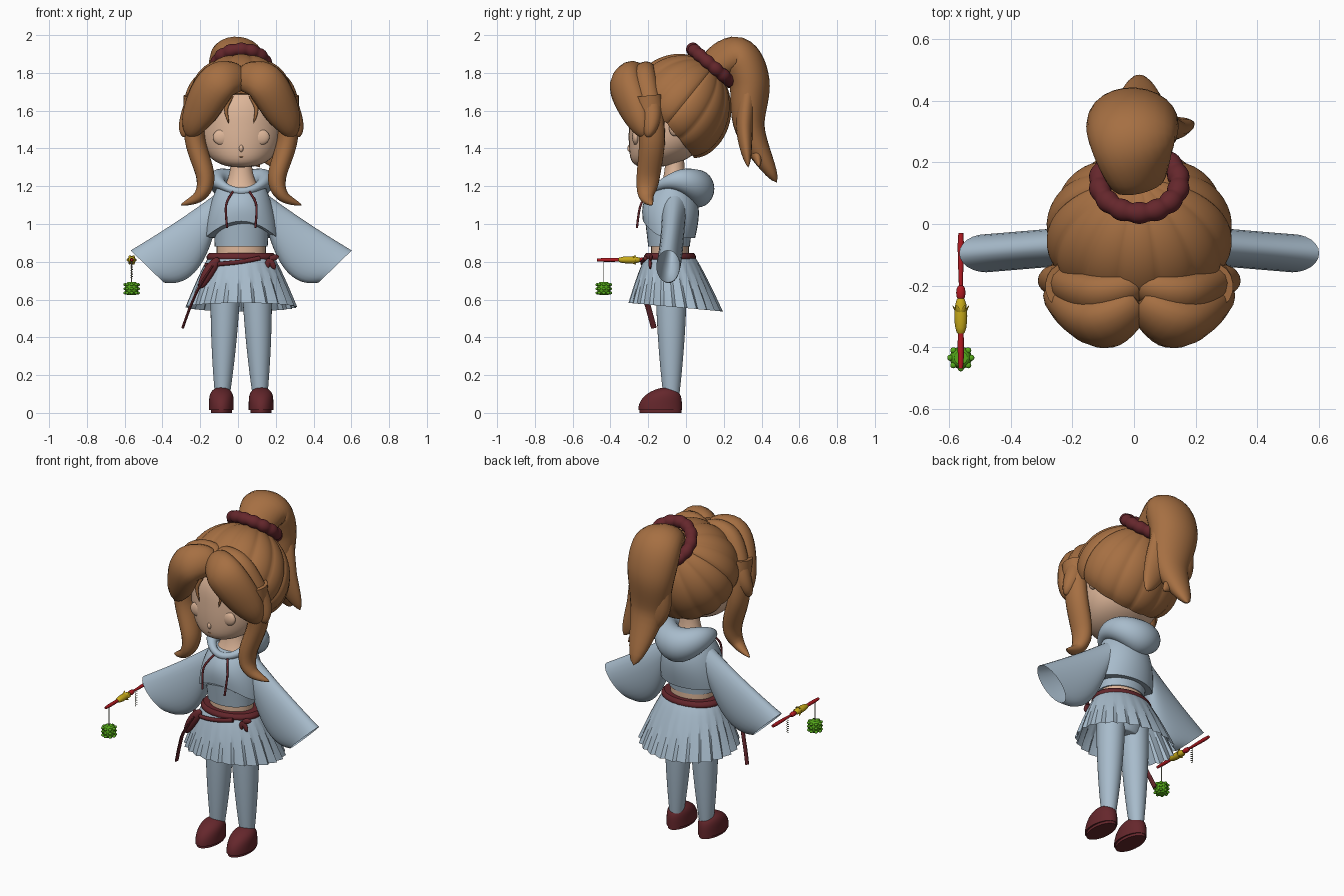
import bpy, bmesh
from math import sin, cos, pi, tau, radians
from mathutils import Vector

if "Cube" in bpy.data.objects:
    bpy.data.objects.remove(bpy.data.objects["Cube"])

RIGHT, BACK, UP = Vector((1, 0, 0)), Vector((0, 1, 0)), Vector((0, 0, 1))
CENTRE_LINE = RIGHT * .017


def material(name, *colour):
    made = bpy.data.materials.new(name)
    made.use_nodes = True
    made.diffuse_color = (*colour, 1)
    shader = next(node for node in made.node_tree.nodes if node.type == "BSDF_PRINCIPLED")
    shader.inputs["Base Color"].default_value = made.diffuse_color
    return made


BLUE = material("pale blue cloth", .39, .5, .6)
HAIR = material("copper brown hair", .38, .16, .055)
SKIN = material("skin", .73, .47, .32)
WINE = material("wine red", .13, .02, .025)
RED = material("bright red", .45, .01, .015)
GOLD = material("gold", .57, .4, .01)
GREEN = material("leaf green", .09, .4, .01)
GREY = material("chain grey", .4, .4, .3)


def build(name, mat, rings, closed=False, caps=True, angle=40):
    """Loft a skin over a list of rings."""
    bm = bmesh.new()
    loops = [[bm.verts.new(point + CENTRE_LINE) for point in loop] for loop in rings]
    following = loops[1:] + loops[:1] if closed else loops[1:]
    for lower, upper in zip(loops, following):
        for i in range(len(lower)):
            bm.faces.new((lower[i - 1], lower[i], upper[i], upper[i - 1]))
    if caps and not closed:
        bm.faces.new(loops[0])
        bm.faces.new(loops[-1])
    bmesh.ops.recalc_face_normals(bm, faces=bm.faces)
    mesh = bpy.data.meshes.new(name)
    bm.to_mesh(mesh)
    bm.free()
    mesh.materials.append(mat)
    mesh.shade_smooth()
    mesh.set_sharp_from_angle(angle=radians(angle))
    bpy.context.collection.objects.link(bpy.data.objects.new(name, mesh))


def turn(count):
    return [tau * i / count for i in range(count)]


def ramp(count):
    return [i / count for i in range(count + 1)]


def ring(centre, across, along, count=24):
    return [centre + across * cos(a) + along * sin(a) for a in turn(count)]


def curve(points, t):
    """Bezier point by repeated blending."""
    while len(points) > 1:
        points = [a.lerp(b, t) for a, b in zip(points, points[1:])]
    return points[0]


def spline(keys, steps=8):
    """Smooth path that passes through every key point."""
    slopes = [(b - a) / 6 for a, b in zip(keys[:1] + keys, keys[1:] + keys[-1:])]
    path = []
    for a, b, leave, arrive in zip(keys, keys[1:], slopes, slopes[1:]):
        path += [curve([a, a + leave, b - arrive, b], i / steps) for i in range(steps)]
    return path + keys[-1:]


# Outlines of a strand from root to tip
def even(t):
    return 1


def lobe(t):
    return max(sin(pi * (.15 + .85 * t)), .001) ** .7


def taper(t):
    return 1.01 - t ** 3


def leaf(t):
    return max(sin(pi * t), .01) ** .5


def strand(name, mat, keys, width, depth, normal=-BACK, shape=even, side=1, count=16):
    """Sweep an oval along a path; the normal sets the depth direction."""
    mirror = Vector((side, 1, 1))
    path = spline([Vector(key) * Vector((1, 1, 1)).length_squared / 3 for key in keys])
    path = [Vector(a * b for a, b in zip(point, mirror)) for point in path]
    facing = Vector(a * b for a, b in zip(normal, mirror))
    rings = []
    for i, point in enumerate(path):
        ahead = path[min(i + 1, len(path) - 1)] - path[max(i - 1, 0)]
        across = ahead.cross(facing).normalized()
        outward = across.cross(ahead).normalized()
        size = shape(i / (len(path) - 1))
        rings.append(ring(point, across * width * size, outward * depth * size, count))
    build(name, mat, rings)


def stack(name, mat, low, high, section, lift=0):
    """Level ovals; section(t) gives x, y, x radius and y radius."""
    rings = []
    for step in ramp(24):
        t = .5 - .5 * cos(pi * step)
        x, y, wide, deep = section(t)
        loop = ring(Vector((x, y, low + (high - low) * t)), RIGHT * wide, BACK * deep, 32)
        for point, a in zip(loop, turn(32)):
            point.z += lift * (1 - t) * max(0, -sin(a)) ** 2
        rings.append(loop)
    build(name, mat, rings)


def ball(name, mat, centre, wide, deep, high):
    arcs = [pi * (.02 + .96 * t) for t in ramp(12)]
    build(name, mat, [ring(Vector(centre) + UP * high * cos(a), RIGHT * wide * sin(a),
                           BACK * deep * sin(a)) for a in arcs])


# Head, neck and waist
def head_section(t):
    swell = max(1 - abs(2 * t - 1) ** 2.5, .001) ** .4
    return 0, -.09 - .1 * (1 - t) ** 6, .22 * swell, .21 * swell


stack("head", SKIN, 1.3, 1.76, head_section)
stack("neck", SKIN, 1.14, 1.38, lambda t: (0, -.06, .055 + .08 * (1 - t) ** 3, .05 + .06 * (1 - t) ** 3))
stack("waist", SKIN, .8, 1, lambda t: (0, -.085, .13, .1))
ball("nose", SKIN, (0, -.295, 1.4), .012, .016, .02)
strand("mouth", HAIR, [(-.04, -.28, 1.36), (0, -.294, 1.355), (.04, -.28, 1.36)], .002, .003, shape=leaf)

# Hair cap: broad grooved locks gathered towards the tie
AXIS, SLOPE = Vector((0, .65, .76)), Vector((0, .76, -.65))
rings = []
for t in ramp(20):
    loop = []
    for a in turn(144):
        sweep = radians(3 + 110 * t + 9 * t * max(0, sin(a)))
        groove = 1 - abs(sin(a * 7)) ** .5
        swell = (1.02 - .045 * groove * sin(sweep)) * (1 - .06 * t ** 12)
        way = AXIS * cos(sweep) + (RIGHT * cos(a) + SLOPE * sin(a)) * sin(sweep)
        loop.append(Vector((way.x * .3, way.y * .27, way.z * .285)) * swell)
    rings.append(loop)
rings.append([point * .88 for point in rings[-1]])
crown = Vector((0, -.035, 1.61))
build("hair_cap", HAIR, [[crown + point for point in loop] for loop in rings], angle=50)

# Scrunchie with gathered folds
rings = []
for a in turn(96):
    out = RIGHT * cos(a) + SLOPE * sin(a)
    fold = .029 + .007 * abs(sin(a * 7))
    rings.append(ring(Vector((0, .135, 1.84)) + out * .13, out * fold, AXIS * fold))
build("scrunchie", WINE, rings, closed=True, angle=60)

# Ponytail with loose tips
strand("ponytail", HAIR, [(0, .13, 1.83), (-.02, .265, 1.89), (-.02, .335, 1.75), (0, .34, 1.5), (0, .48, 1.22)],
       width=.15, depth=.11, normal=BACK + UP, shape=lobe, count=24)
strand("ponytail_side_tip", HAIR, [(.03, .33, 1.7), (.08, .31, 1.5), (.17, .33, 1.3)],
       width=.09, depth=.05, shape=taper)
strand("ponytail_back_tip", HAIR, [(-.06, .34, 1.7), (-.06, .345, 1.5), (.1, .39, 1.3)],
       width=.08, depth=.055, shape=taper)

for side, tag in ((1, "left"), (-1, "right")):
    # Fringe and side locks
    strand(tag + "_fringe", HAIR, [(0, -.25, 1.78), (.12, -.32, 1.75), (.225, -.26, 1.58), (.28, -.22, 1.46)],
           width=.11, depth=.08, normal=(.3, -1, .3), shape=lobe, side=side)
    strand(tag + "_rear_fringe", HAIR, [(0, -.2, 1.79), (.14, -.23, 1.76), (.25, -.19, 1.57), (.31, -.2, 1.46)],
           width=.09, depth=.07, normal=(.4, -1, .3), shape=lobe, side=side)
    strand(tag + "_face_lock", HAIR, [(.05, -.3, 1.68), (.08, -.305, 1.61), (.065, -.302, 1.53)],
           width=.012, depth=.01, shape=taper, side=side)
    strand(tag + "_side_lock", HAIR,
           [(.25, -.2, 1.68), (.245, -.18, 1.45), (.19, -.2, 1.25), (.22, -.21, 1.15), (.32, -.18, 1.1)],
           width=.055, depth=.07, normal=(.1, -1, -.2), shape=taper, side=side)

    # Ear and eye
    ball(tag + "_ear", SKIN, (side * .225, -.06, 1.51), .025, .03, .045)
    ball(tag + "_eye", SKIN, (side * .1, -.265, 1.46), .05, .02, .043)

    # Bell sleeve with a hollow end
    upper = [Vector((side * x, y, z)) for x, y, z in ((.08, -.06, 1.2), (.3, -.07, 1.03), (.585, -.095, .86))]
    under = [Vector((side * x, y, z)) for x, y, z in ((.12, -.06, 1.05), (.2, -.08, .65), (.41, -.095, .69))]
    rings = []
    for t in ramp(20):
        top, bottom = curve(upper, t), curve(under, t)
        rings.append(ring((top + bottom) / 2, (top - bottom) / 2, BACK * .062))
    for shrink, inward in ((.93, 2), (.8, 7), (.4, 12)):
        source = rings[20 - inward]
        middle = sum(source, Vector()) / len(source)
        rings.append([middle.lerp(point, shrink) for point in source])
    build(tag + "_sleeve", BLUE, rings)

    # Drawstring, leg and shoe
    strand(tag + "_drawstring", WINE, [(.045, -.19, 1.17), (.08, -.24, 1.1), (.075, -.26, .98)],
           width=.006, depth=.006, side=side)
    stack(tag + "_leg", BLUE, .08, .78, lambda t: (side * (.1 - .02 * t), -.078, .08 - .042 * (1 - t) ** 2,
                                                   .083 - .042 * (1 - t) ** 2))
    stack(tag + "_shoe", WINE, .015, .135, lambda t: (side * .105, -.137 + .035 * t * t, .065 * (1.01 - t ** 5) ** .5,
                                                      (.115 - .04 * t * t) * (1.01 - t ** 5) ** .5))
    stack(tag + "_sole", WINE, 0, .02, lambda t: (side * .105, -.135, .056, .11))

# Cropped top, hoodie and hanging hood
stack("undershirt", BLUE, .88, 1.05, lambda t: (0, -.09, .14 + .01 * t, .11 + .02 * t))
stack("hoodie", BLUE, .925, 1.19, lambda t: (0, -.09 + .02 * t, .192 - .062 * t * t,
                                             .138 + .04 * t - .08 * t ** 3), lift=.09)
rings = []
for a in turn(48):
    out = RIGHT * cos(a) + BACK * sin(a)
    rear = (.5 + .5 * sin(a)) ** 1.5
    centre = Vector((.125 * out.x, .12 * out.y - .06, 1.18 + .007 * out.y + .05 * out.x ** 2))
    rings.append(ring(centre, out * (.02 + .07 * rear), UP * (.02 + .08 * rear)))
build("hood", BLUE, rings, closed=True)

# Pleated skirt over a hip form
rings = []
for t in ramp(9):
    flare = t ** .8
    loop = []
    for j, a in enumerate(turn(96)):
        pleat = 1 + (j % 4 - 1.5) * .02 * t
        loop.append(Vector(((.16 + .128 * flare) * pleat * cos(a),
                            (.12 + .123 * flare) * pleat * sin(a) - .085 + .03 * t,
                            .84 - .28 * t - .022 * t * sin(a))))
    rings.append(loop)
build("skirt", BLUE, rings, caps=False, angle=25)
stack("hips", BLUE, .62, .83, lambda t: (0, -.08, .1 + .05 * t ** .5, .07 + .04 * t ** .5))

# Belt, bow and hanging sashes
stack("belt", WINE, .8, .847, lambda t: (0, -.085, .168 + .016 * sin(pi * t), .126 + .012 * sin(pi * t)))
strand("slanted_belt", WINE, [(.1, -.215, .82), (0, -.23, .8), (-.1, -.225, .79), (-.19, -.17, .78)],
       width=.012, depth=.01)
strand("sash_pouch", WINE, [(-.12, -.21, .82), (-.17, -.215, .75), (-.22, -.215, .66)],
       width=.03, depth=.02, shape=leaf)
strand("long_sash", WINE, [(-.15, -.22, .78), (-.22, -.23, .67), (-.27, -.2, .56), (-.31, -.17, .45)],
       width=.007, depth=.015)
knot = Vector((.15, -.19, .815))
for reach in ((.03, 0, -.055), (-.02, 0, -.055), (.05, .01, .015)):
    strand("belt_bow", WINE, [knot, knot + Vector(reach)], width=.016, depth=.009, shape=lobe)

# Rod with a thick collar, gold fitting and leaves
GRIP = Vector((-.58, -.03, .81))
TIP = GRIP - BACK * .44
strand("rod", RED, [GRIP, TIP], width=.008, depth=.008, normal=UP, shape=lambda t: 1 + .3 * sin(t * 60))
fitting = GRIP.lerp(TIP, .6)
strand("rod_collar", RED, [GRIP.lerp(TIP, .38), GRIP.lerp(TIP, .5)], width=.015, depth=.014, normal=UP, shape=leaf)
strand("gold_fitting", GOLD, [fitting + BACK * .06, fitting - BACK * .07],
       width=.021, depth=.019, normal=UP, shape=leaf)
for a in turn(6):
    out = RIGHT * cos(a) + UP * sin(a)
    strand("gold_leaf", GOLD, [fitting + out * .01, fitting + out * .027 + BACK * .03],
           width=.01, depth=.004, normal=out, shape=taper, count=6)

# Lantern on its cord, and a coiled chain
hook = TIP + BACK * .035
strand("lantern_cord", GREY, [hook, hook - UP * .13], width=.0025, depth=.0025, count=6)
lantern = hook - UP * .153
stack("lantern", GREEN, lantern.z - .033, lantern.z + .035,
      lambda t: (lantern.x, lantern.y, .02 + .016 * leaf(t), .02 + .016 * leaf(t)))
for level in (-.022, 0, .022):
    for a in turn(8):
        ball("lantern_bead", GREEN, lantern + RIGHT * .034 * cos(a) + BACK * .034 * sin(a) + UP * level,
             .01, .01, .008)
anchor = GRIP.lerp(TIP, .33)
strand("coiled_chain", GREY, [anchor + (RIGHT * cos(a * 8) + BACK * sin(a * 8)) * .006 - UP * .016 * a
                              for a in turn(48)], width=.0015, depth=.0015, normal=UP, count=5)
